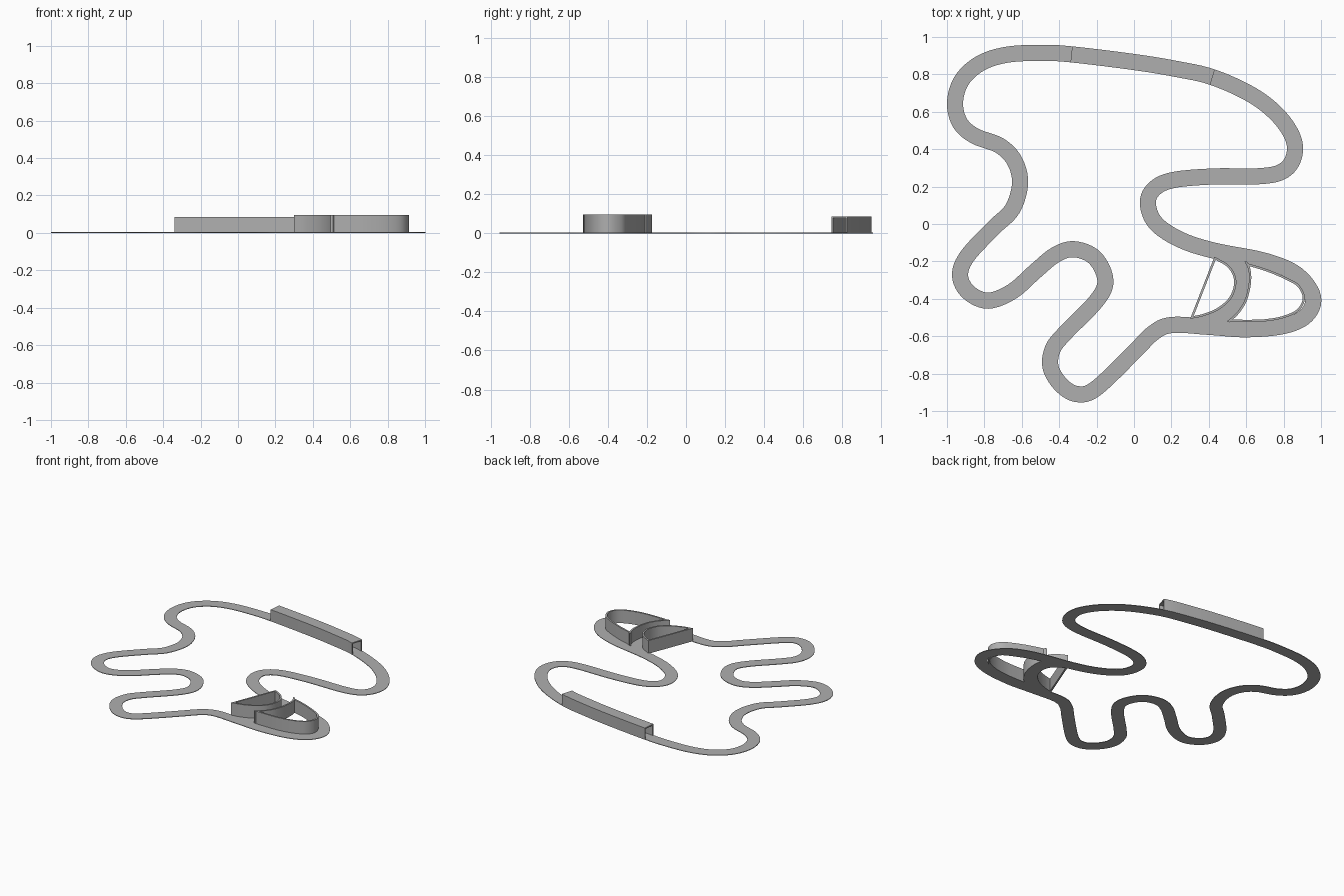
import bpy, bmesh, math
from mathutils import Vector

if "Cube" in bpy.data.objects:
    bpy.data.objects.remove(bpy.data.objects["Cube"])

grey = bpy.data.materials.new("plain_grey")
grey.diffuse_color = (0.43, 0.43, 0.43, 1)
grey.use_nodes = True
grey.node_tree.nodes["Principled BSDF"].inputs["Base Color"].default_value = grey.diffuse_color


def smooth(pts, n=6, closed=False):
    """Catmull-Rom curve through the points."""
    p = [Vector(q) for q in pts]
    if not closed:
        p = [2 * p[0] - p[1]] + p + [2 * p[-1] - p[-2]]
    out = []
    for i in (range(len(p)) if closed else range(1, len(p) - 2)):
        a, b, c, d = (p[(i + k) % len(p)] for k in (-1, 0, 1, 2))
        for s in range(n):
            t = s / n
            out.append(0.5 * (2 * b + (c - a) * t + (2 * a - 5 * b + 4 * c - d) * t ** 2
                              + (3 * b - a - 3 * c + d) * t ** 3))
    if not closed:
        out.append(p[-2])
    return out


def sweep(path, section, closed):
    """Rings of a (side, height) section along a path, mitred at corners."""
    rings, n = [], len(path)
    for i, q in enumerate(path):
        a = path[i - 1] if closed or i else q
        b = path[(i + 1) % n] if closed or i < n - 1 else q
        d1, d2 = (q - a), (b - q)
        d1 = d1.normalized() if d1.length > 1e-6 else d2.normalized()
        d2 = d2.normalized() if d2.length > 1e-6 else d1
        m = (d1 + d2).normalized()
        k = 1 / max(0.4, m.dot(d1))
        side = Vector((-m.y, m.x)) * k
        rings.append([(q.x + side.x * s, q.y + side.y * s, z) for s, z in section])
    return rings


def loft(name, rings, closed):
    bm = bmesh.new()
    vs = [[bm.verts.new(c) for c in r] for r in rings]
    k = len(rings[0])
    for i in range(len(vs) if closed else len(vs) - 1):
        a, b = vs[i], vs[(i + 1) % len(vs)]
        for j in range(k):
            bm.faces.new((a[j], a[(j + 1) % k], b[(j + 1) % k], b[j]))
    if not closed:
        bm.faces.new(vs[0])
        bm.faces.new(vs[-1])
    bmesh.ops.recalc_face_normals(bm, faces=bm.faces)
    me = bpy.data.meshes.new(name)
    bm.to_mesh(me)
    bm.free()
    me.materials.append(grey)
    ob = bpy.data.objects.new(name, me)
    bpy.context.collection.objects.link(ob)
    bpy.ops.object.select_all(action='DESELECT')
    ob.select_set(True)
    bpy.context.view_layer.objects.active = ob
    bpy.ops.object.shade_smooth_by_angle(angle=math.radians(30))
    return ob


def rect(s0, s1, z0, z1):
    return [(s0, z0), (s1, z0), (s1, z1), (s0, z1)]


# Road loop, clockwise from the left end of the tunnel
W, T = 0.043, 0.004
centre = [(-.335, .907), (0, .866), (.22, .83), (.42, .785), (.63, .69), (.77, .58), (.85, .46),
          (.855, .36), (.80, .285), (.68, .256), (.42, .254), (.2, .233), (.1, .18), (.075, .1),
          (.12, .0), (.25, -.085), (.43, -.143), (.7, -.197), (.87, -.27), (.957, -.39),
          (.92, -.49), (.8, -.545), (.6, -.563), (.4, -.55), (.2, -.54), (.1, -.585), (0, -.685),
          (-.2, -.877), (-.3, -.91), (-.385, -.865), (-.445, -.77), (-.435, -.67), (-.37, -.585),
          (-.2, -.41), (-.153, -.3), (-.21, -.18), (-.32, -.135), (-.42, -.165), (-.53, -.255),
          (-.65, -.36), (-.78, -.41), (-.885, -.365), (-.93, -.275), (-.89, -.17), (-.75, -.02),
          (-.65, .08), (-.609, .22), (-.64, .34), (-.72, .42), (-.85, .47), (-.93, .54),
          (-.957, .65), (-.92, .77), (-.82, .86), (-.68, .905), (-.5, .915)]
path = smooth(centre, 6, True)
loft("road", sweep(path, rect(-W, W, 0, T), True), True)

# Tunnel: two walls and a roof over the far straight
w, h, t = W, 0.086, 0.008
arch = [(w, T), (w, h), (-w, h), (-w, T), (t - w, T), (t - w, h - t), (w - t, h - t), (w - t, T)]
loft("tunnel", sweep(path[:19], arch, False), False)

# Short cut across the right-hand lobe
left = smooth([(.43, -.175), (.50, -.215), (.54, -.27), (.545, -.335), (.515, -.405),
               (.45, -.46), (.37, -.493), (.30, -.507)])
right = smooth([(.59, -.20), (.608, -.235), (.615, -.28), (.61, -.34), (.59, -.41),
                (.56, -.46), (.53, -.493), (.495, -.522)])
loft("short_cut", [[(a.x, a.y, 0), (b.x, b.y, 0), (b.x, b.y, T - .0005), (a.x, a.y, T - .0005)]
                   for a, b in zip(left, right)], False)

# Hollow walled islands on either side of the short cut
H = 0.096
loft("inner_island_wall", sweep(left, rect(-.012, 0, 0, H), True), True)
rim = smooth([(.495, -.522), (.6, -.524), (.7, -.521), (.8, -.503), (.88, -.465), (.914, -.40),
              (.89, -.335), (.84, -.298), (.72, -.245), (.59, -.205)])
outer = right[:-1] + rim[:-1]
loft("outer_island_wall", sweep(outer, rect(0, .012, 0, H), True), True)
